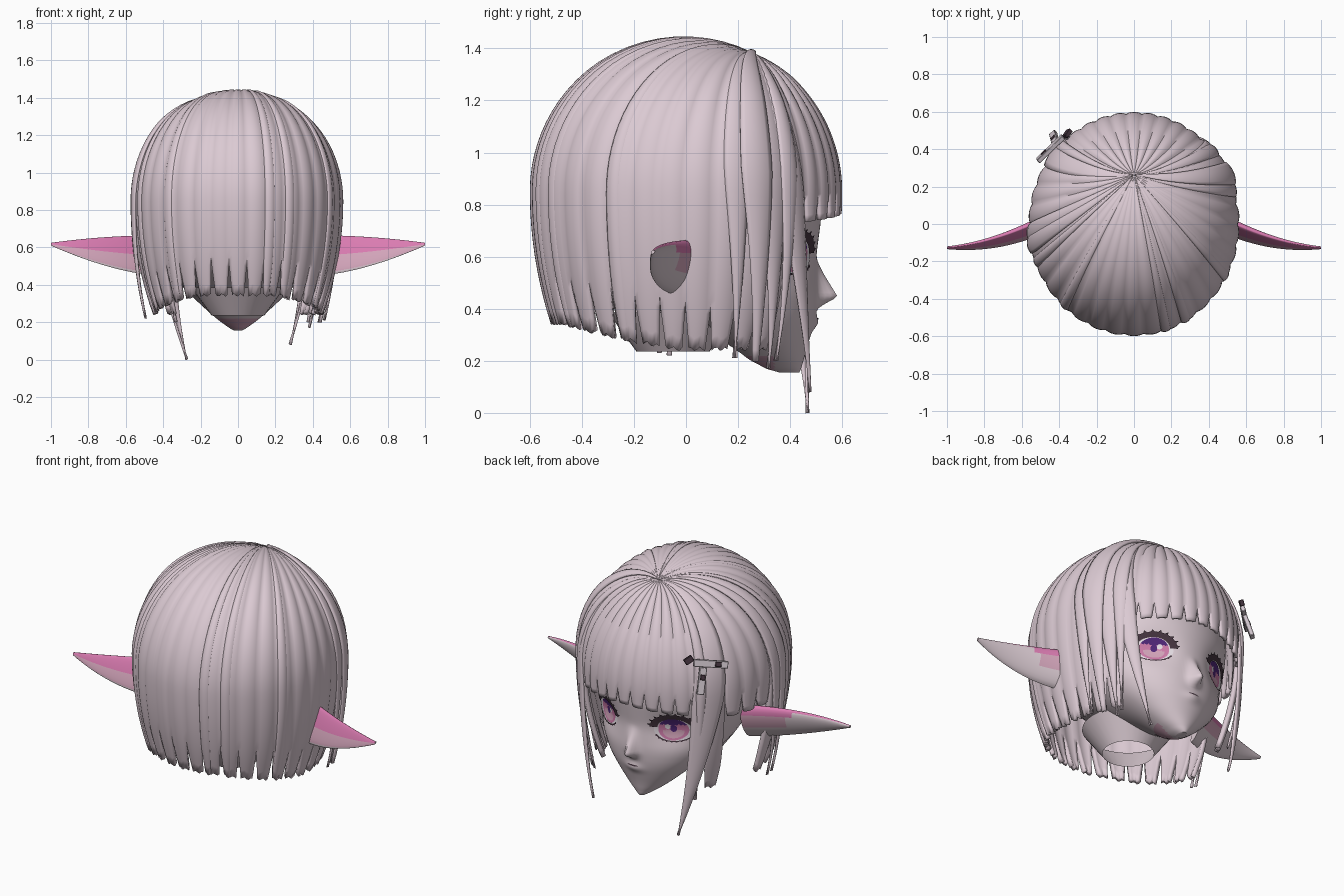
import bpy, bmesh, math
from mathutils import Vector, Matrix

if "Cube" in bpy.data.objects:
    bpy.data.objects.remove(bpy.data.objects["Cube"])


def material(name, r, g, b):
    m = bpy.data.materials.new(name)
    m.use_nodes = True
    m.diffuse_color = (r, g, b, 1)
    m.node_tree.nodes["Principled BSDF"].inputs["Base Color"].default_value = (r, g, b, 1)
    return m


HAIR = material("pale mauve hair", .71, .59, .65)
SKIN = material("pale skin", .71, .6, .65)
PINK = material("ear pink", .7, .2, .44)
BLUSH = material("soft pink", .66, .38, .5)
DARK = material("dark lash", .06, .035, .05)
PURPLE = material("deep purple", .08, .02, .19)
IRIS = material("iris pink", .62, .2, .4)
WHITE = material("eye white", .8, .74, .79)
METAL = material("clip grey", .62, .55, .6)


def finish(name, bm, mats, angle=40):
    bmesh.ops.recalc_face_normals(bm, faces=bm.faces)
    me = bpy.data.meshes.new(name)
    bm.to_mesh(me)
    bm.free()
    ob = bpy.data.objects.new(name, me)
    bpy.context.collection.objects.link(ob)
    for m in mats:
        me.materials.append(m)
    bpy.ops.object.select_all(action='DESELECT')
    ob.select_set(True)
    bpy.context.view_layer.objects.active = ob
    bpy.ops.object.shade_smooth_by_angle(angle=math.radians(angle))
    return ob


def skin_rows(bm, rows, closed=False):
    """Join rows of points with quads; returns {(row, column): face}."""
    vs = [[bm.verts.new(p) for p in row] for row in rows]
    n, faces = len(vs[0]), {}
    for i in range(len(vs) - 1):
        for j in range(n if closed else n - 1):
            k = (j + 1) % n
            faces[i, j] = bm.faces.new((vs[i][j], vs[i][k], vs[i + 1][k], vs[i + 1][j]))
    return vs, faces


# Head: rings of (height, half width, front, back)
RINGS = [(.155, .02, .435, .36), (.18, .065, .447, .27), (.24, .14, .46, .2), (.3, .205, .48, .1),
         (.37, .28, .5, -.05), (.46, .36, .508, -.25), (.6, .42, .5, -.4), (.75, .45, .52, -.48),
         (.95, .47, .51, -.48), (1.15, .4, .43, -.4), (1.3, .2, .27, -.22)]


def ring_at(z):
    z = min(max(z, RINGS[0][0]), RINGS[-1][0])
    for a, b in zip(RINGS, RINGS[1:]):
        if z <= b[0]:
            t = (z - a[0]) / (b[0] - a[0])
            return [p + (q - p) * t for p, q in zip(a[1:], b[1:])]


def profile(z):
    span = min(.03, z - RINGS[0][0])
    rs = [ring_at(z + span * d / 2) for d in range(-2, 3)]
    return [sum(c) / len(rs) for c in zip(*rs)]


def gauss(v, width):
    return math.exp(-(v / width) ** 2)


def face_bump(x, z):
    nose = (.6 - z) / .155 if z > .445 else (z - .395) / .05
    nose = .077 * max(0, nose) ** 1.3 * gauss(x, .032)
    lips = .014 * gauss(x, .05) * gauss(z - .345, .025)
    socket = .032 * gauss(abs(x) - .22, .1) * gauss(z - .6, .1)
    return nose + lips - socket


def face_y(x, z):
    w, front, back = profile(z)
    yc = front - (front - back) * .45
    return yc + (front - yc) * math.sqrt(max(0, 1 - (x / w) ** 2)) + face_bump(x, z)


def build_head():
    bm, rows, n = bmesh.new(), [], 72
    for i in range(90):
        z = .155 + 1.145 * (i / 89) ** 1.5
        w, front, back = profile(z)
        yc, row = front - (front - back) * .45, []
        for j in range(n):
            u = 2 * math.pi * j / n
            u -= .35 * math.sin(2 * u)
            x, c = w * math.sin(u), math.cos(u)
            y = yc + (front - yc) * c + face_bump(x, z) if c > 0 else yc + (yc - back) * c
            row.append((x, y, z))
        rows.append(row)
    vs, _ = skin_rows(bm, rows, True)
    bm.faces.new(vs[0])
    bm.faces.new(vs[-1])
    for f in bm.faces:
        c = f.calc_center_median()
        f.material_index = int(c.z < .22 and c.y < .34)
    finish("head", bm, [SKIN, BLUSH])
    # open neck stump
    bm = bmesh.new()
    bmesh.ops.create_cone(bm, cap_ends=False, segments=32, radius1=.14, radius2=.25, depth=.15,
                          matrix=Matrix.Translation((0, -.05, .31)))
    finish("neck", bm, [SKIN])


build_head()


# Painted face details: thin patches that follow the face
def patch(name, cx, cz, rx, rz, lift, mats, start=0, stop=360, inner=0., spike=0., split=0.):
    bm, rows, n = bmesh.new(), [], 40
    for i in range(6):
        row = []
        for j in range(n + 1):
            a = math.radians(start + (stop - start) * j / n)
            r = inner + (1 - inner) * i / 5
            if i == 5 and j % 4 == 2:
                r += spike
            x, z = cx + rx * r * math.cos(a), cz + rz * r * math.sin(a)
            row.append((x, face_y(x, z) + lift, z))
        rows.append(row)
    _, faces = skin_rows(bm, rows)
    if len(mats) > 1:
        for f in faces.values():
            f.material_index = int(f.calc_center_median().z > cz + split * rz)
    bmesh.ops.remove_doubles(bm, verts=bm.verts, dist=.0001)
    finish(name, bm, mats)


for side, s in (("left", 1), ("right", -1)):
    x = .22 * s
    patch(side + "_eye_white", x, .6, .1, .066, .003, [WHITE])
    patch(side + "_iris", x - .006 * s, .602, .072, .066, .005, [IRIS, PURPLE], split=.42)
    patch(side + "_iris_glow", x - .006 * s, .588, .05, .04, .0065, [BLUSH, IRIS], split=.2)
    patch(side + "_pupil", x - .006 * s, .607, .016, .022, .008, [PURPLE])
    patch(side + "_eye_glint", x - .032 * s, .618, .013, .015, .009, [WHITE])
    patch(side + "_upper_lash", x, .607, .118, .09, .0095, [DARK], 5, 175, .68, .14)
    patch(side + "_lower_lash", x, .598, .1, .07, .007, [DARK], 205, 335, .92, .06)
patch("mouth", 0, .362, .035, .004, .003, [DARK])


# Ears: cupped leaf shapes with a pink hollow
def build_ear(name, s):
    bm, rows, n = bmesh.new(), [], 24
    for i in range(17):
        u = i / 16
        top, low = .665 - .04 * u * u, .45 + .16 * u ** 1.6
        zc, h, th = (top + low) / 2, (top - low) / 2, .045 * (1 - u) + .01
        row = []
        for j in range(n):
            a = 2 * math.pi * j / n
            c, z = math.cos(a), h * math.sin(a)
            y = .02 - .3 * u + .15 * u * u + th * c * (1 if c > 0 else .35) + .35 * z
            row.append((s * (.42 + .58 * u), y, zc + z))
        rows.append(row)
    vs, faces = skin_rows(bm, rows, True)
    bm.faces.new(vs[0])
    bm.faces.new(vs[-1])
    for (i, j), f in faces.items():
        a = 2 * math.pi * (j + .5) / n
        up, back = math.sin(a), math.cos(a) < 0
        pink = up > .85 or (back and up > 0) or (i < 7 and up > .6)
        soft = (back and up > -.9) or (i < 6 and up > -.2)
        f.material_index = 1 if pink else 2 if soft else 0
    finish(name, bm, [SKIN, PINK, BLUSH], 60)


build_ear("left_ear", 1)
build_ear("right_ear", -1)

# Hair: strands run from the crown over a dome and then hang down
CROWN = Vector((0, .5, 1))
MID = .85


def hair_point(deg, s, hem, off, taper):
    a = math.radians(deg)
    side = Vector((math.sin(a), math.cos(a), 0))
    arc, drop = CROWN.angle(side) * .59, MID - hem
    run = s * (arc + drop)
    t = min(1, run / arc)
    turn = t * math.pi / 2
    d = side * math.sin(turn) + Vector((0, CROWN.y * (1 - t) ** 2, math.cos(turn)))
    d.normalize()
    z = MID + d.z * (.592 + off) - max(0, run - arc)
    k = max(0, MID - z) / .5
    f = 1 - taper * k * k
    return Vector((d.x * (.555 + off) * f, d.y * (.59 + off) * f, z))


def strand(bm, a0, half, hem, swing=0., lift=0., tip=.72, begin=.9, taper=.13):
    rows = []
    for i in range(33):
        s = .01 + .99 * i / 32
        wid = 1 - (1 - tip) * max(0, (s - begin) / (1 - begin))
        rows.append([hair_point(a0 + swing * s * s + half * wid * q / 3, s, hem(a0 + half * q / 3),
                                (.01 * (1 - (q / 3) ** 2) + lift) * min(1, 3 * s), taper)
                     for q in range(-3, 4)])
    skin_rows(bm, rows)


def finish_hair(name, bm, thick):
    bmesh.ops.remove_doubles(bm, verts=bm.verts, dist=.0005)
    ob = finish(name, bm, [HAIR], 50)
    mod = ob.modifiers.new("thickness", 'SOLIDIFY')
    mod.thickness, mod.offset = thick, -1
    # keep the added thickness on the inside
    me = ob.data
    if sum(p.normal.dot(p.center - Vector((0, 0, .7))) for p in me.polygons) < 0:
        me.flip_normals()


def back_hem(deg):
    return .345 - .1 * min(1, max(0, (abs(deg - 180) - 25) / 60)) + .008 * math.sin(deg)


def level(height):
    return lambda deg: height


# Back and sides, with the hair over the right ear cut short
bm = bmesh.new()
STEP = 264 / 25
for i in range(25):
    strand(bm, 48 + STEP * (i + .5), STEP / 2, level(.7) if 21 <= i < 24 else back_hem)
finish_hair("back_hair", bm, .025)

bm = bmesh.new()
for a in (118, 150, 162, 222, 250):
    strand(bm, a, 3, back_hem, lift=.005)
finish_hair("overlay_strands", bm, .008)

bm = bmesh.new()
for i in range(11):
    strand(bm, -48 + 96 * (i + .5) / 11, 48 / 11, lambda deg: .765 - .0008 * abs(deg))
finish_hair("fringe", bm, .018)

# Long tapering locks beside the face: angle, half width, hem, swing
LOCKS = {"right_locks": [(-54, 9, 0, 22), (-46, 3, .2, 4), (-94, 5, .22, -3), (-101, 5, .23, 0)],
         "left_locks": [(52, 6, .08, -20), (49, 4, .2, 0), (58, 6, .17, -6), (65, 6, .2, -5),
                        (72, 5, .21, -3)]}
for name, locks in LOCKS.items():
    bm = bmesh.new()
    for i, (a, half, hem, swing) in enumerate(locks):
        strand(bm, a, half, level(hem), swing, .012 + .006 * (i % 2), .04, .5,
               .03 if hem < .1 else .08)
    finish_hair(name, bm, .012)


# Hair clips on the right temple
def clip_part(name, across, up, length, width, turn, mat, depth=.025, out=.0):
    a = math.radians(-46)
    normal = Vector((math.sin(a), math.cos(a), .3)).normalized()
    tangent = Vector((-math.cos(a), math.sin(a), 0))
    rise = normal.cross(tangent)
    if rise.z < 0:
        rise = -rise
    pos = Vector((math.sin(a) * .615, math.cos(a) * .615, 1.0))
    pos += tangent * across + rise * up + normal * out
    frame = Matrix((tangent, rise, normal)).transposed().to_4x4()
    bm = bmesh.new()
    bmesh.ops.create_cube(bm, size=1, matrix=Matrix.Translation(pos) @ frame
                          @ Matrix.Rotation(math.radians(turn), 4, 'Z')
                          @ Matrix.Diagonal((length, width, depth, 1)))
    bmesh.ops.bevel(bm, geom=bm.edges[:], offset=.003, segments=1, affect='EDGES')
    finish(name, bm, [mat])


clip_part("upper_clip", .02, .05, .19, .04, -8, METAL)
clip_part("lower_clip", -.035, -.04, .15, .04, 80, METAL)
clip_part("upper_clip_patch", .06, .045, .035, .028, -8, DARK, .008, .012)
clip_part("lower_clip_patch", -.03, -.02, .03, .028, 80, DARK, .008, .012)
clip_part("clip_bead", -.1, .08, .05, .035, 30, DARK)
